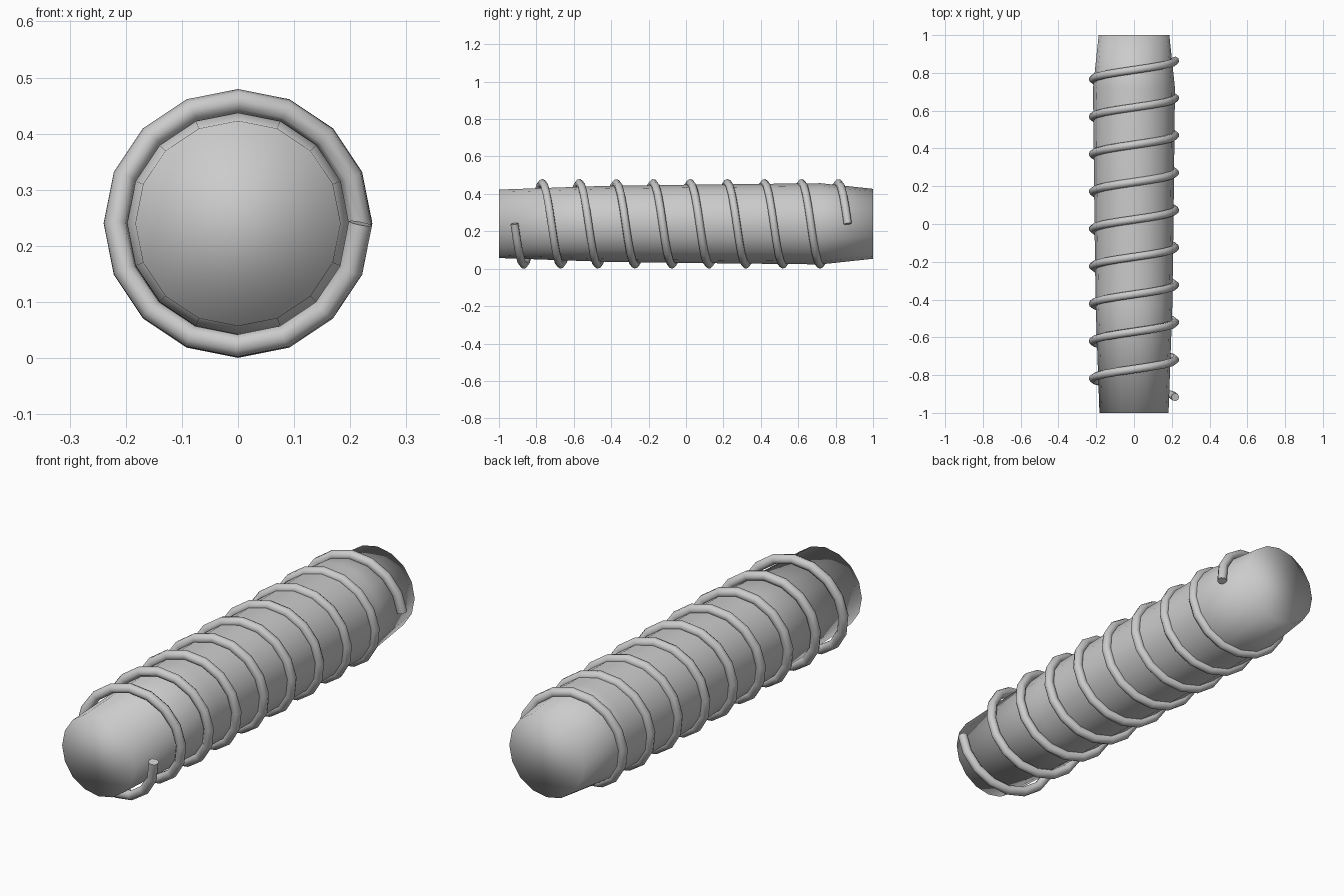
import bpy, bmesh
from math import sin, cos, tau

if "Cube" in bpy.data.objects:
    bpy.data.objects.remove(bpy.data.objects["Cube"])

CENTRE_Z = 0.24
SIDES = 16


def link(name, data):
    obj = bpy.data.objects.new(name, data)
    bpy.context.collection.objects.link(obj)
    return obj


# Core: slightly barrelled 16-sided rod along y, (y, radius) profile
profile = [(-1.0, 0.183), (-0.43, 0.203), (0.0, 0.209), (0.72, 0.217), (1.0, 0.187)]
bm = bmesh.new()
rings = []
for y, r in profile:
    rings.append([bm.verts.new((r * cos(tau * i / SIDES), y, CENTRE_Z + r * sin(tau * i / SIDES)))
                  for i in range(SIDES)])
for a, b in zip(rings, rings[1:]):
    for i in range(SIDES):
        j = (i + 1) % SIDES
        bm.faces.new((a[i], a[j], b[j], b[i]))
bm.faces.new(rings[0])
bm.faces.new(rings[-1])
bmesh.ops.recalc_face_normals(bm, faces=bm.faces)
# Whole core, caps included, is shaded smooth
for f in bm.faces:
    f.smooth = True
mesh = bpy.data.meshes.new("core")
bm.to_mesh(mesh)
bm.free()
link("core", mesh)

# Spiral thread: nine turns of round wire, 16 segments per turn
TURNS, START, END = 9, -0.917, 0.865
RADIUS, WIRE = 0.218, 0.0215
curve = bpy.data.curves.new("spiral_thread", 'CURVE')
curve.dimensions = '3D'
curve.bevel_depth = WIRE
curve.bevel_resolution = 2
curve.use_fill_caps = True
spline = curve.splines.new('POLY')
count = TURNS * SIDES
spline.points.add(count)
for i, p in enumerate(spline.points):
    a = tau * i / SIDES
    p.co = (RADIUS * cos(a), START + (END - START) * i / count, CENTRE_Z - RADIUS * sin(a), 1)
thread = link("spiral_thread", curve)
bpy.context.view_layer.objects.active = thread
thread.select_set(True)
bpy.ops.object.convert(target='MESH')
bpy.ops.object.shade_smooth_by_angle(angle=1.05)
